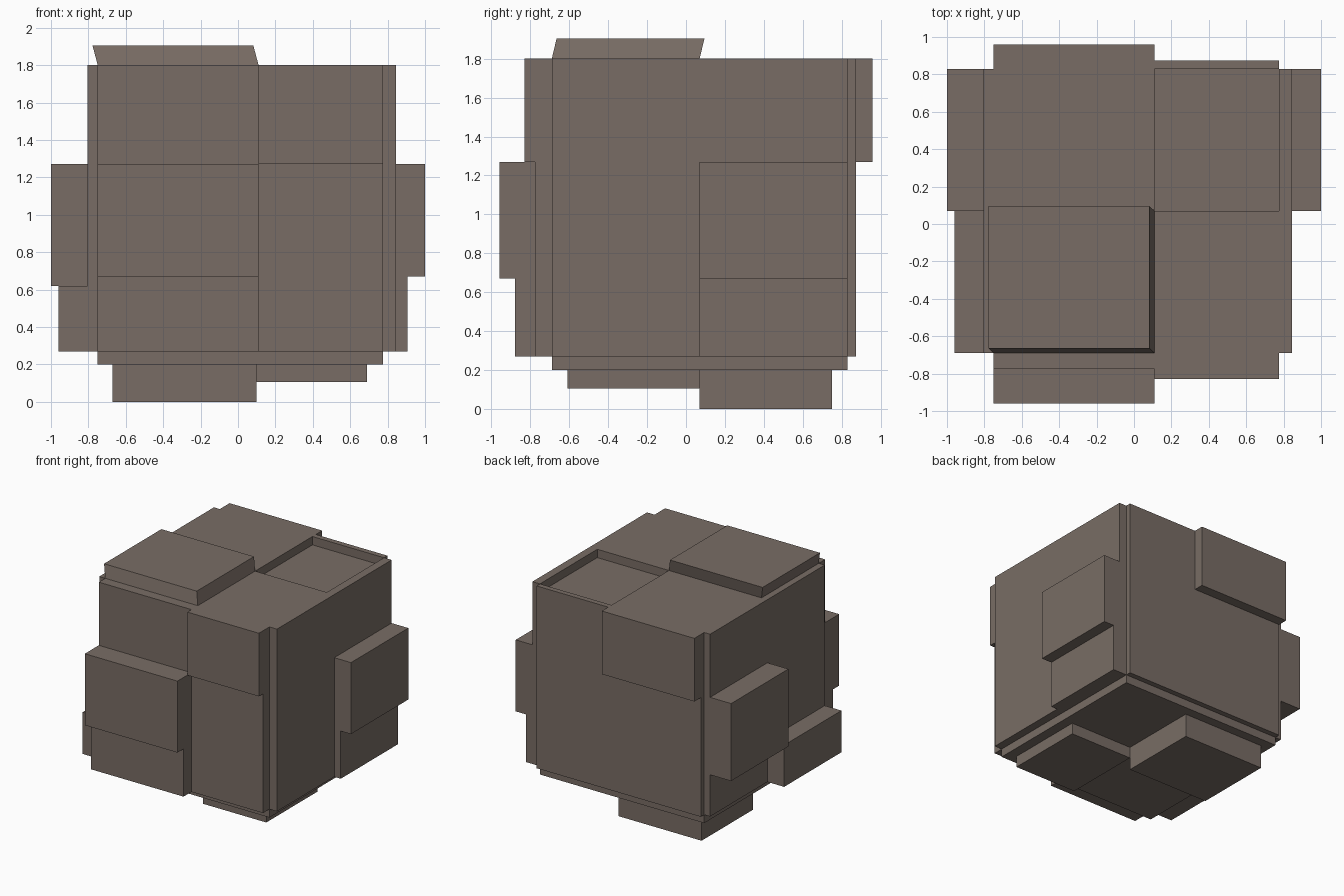
import bpy
import bmesh
from mathutils import Vector

if "Cube" in bpy.data.objects:
    bpy.data.objects.remove(bpy.data.objects["Cube"], do_unlink=True)

stone = bpy.data.materials.new("warm_grey_stone")
colour = (0.19, 0.152, 0.13, 1)
stone.diffuse_color = colour
stone.use_nodes = True
stone.node_tree.nodes["Principled BSDF"].inputs["Base Color"].default_value = colour

# Shared grid lines of the cube
LEFT, MID_X, RIGHT = -0.75, 0.11, 0.775
FRONT, MID_Y, BACK = -0.69, 0.07, 0.83
BASE, LOW, HIGH, FLOOR, TOP = 0.27, 0.67, 1.27, 1.73, 1.8
FULL_X, FULL_Y, FULL_Z = (LEFT, RIGHT), (FRONT, BACK), (BASE, TOP)


def block(name, xs, ys, zs, lean=(0, 0)):
    """Box between the given ranges; lean shifts its top face sideways."""
    bm = bmesh.new()
    bmesh.ops.create_cube(bm, size=1)
    for v in bm.verts:
        up = v.co.z > 0
        v.co = Vector((xs[v.co.x > 0], ys[v.co.y > 0], zs[up]))
        if up:
            v.co += Vector((lean[0], lean[1], 0))
    mesh = bpy.data.meshes.new(name)
    bm.to_mesh(mesh)
    bm.free()
    mesh.materials.append(stone)
    obj = bpy.data.objects.new(name, mesh)
    bpy.context.collection.objects.link(obj)
    return obj


# Core and bottom slab
block("core", FULL_X, FULL_Y, (BASE, FLOOR))
block("bottom_slab", FULL_X, FULL_Y, (0.2, BASE))

# Bottom feet on opposite quarters
block("tall_foot", (-0.67, 0.1), (MID_Y, 0.75), (0, 0.2))
block("short_foot", (0.1, 0.69), (-0.61, MID_Y), (0.105, 0.2))

# Top tiles, leaving one quarter sunken
block("top_tile_right_half", (LEFT, MID_X), FULL_Y, (FLOOR, TOP))
block("top_tile_front_left", (MID_X, RIGHT), (FRONT, MID_Y), (FLOOR, TOP))
block("leaning_top_block", (LEFT, MID_X), (FRONT, MID_Y), (TOP, 1.905), (-0.028, 0.025))

# Front panel and its blocks
block("front_panel", FULL_X, (-0.775, FRONT), FULL_Z)
block("front_upper_block", (MID_X, RIGHT), (-0.83, -0.775), (HIGH, TOP))
block("front_middle_block", (LEFT, MID_X), (-0.96, -0.775), (LOW, HIGH))
block("front_lower_block", (LEFT, MID_X), (-0.88, -0.775), (BASE, LOW))

# Back panel and its block
block("back_panel", FULL_X, (BACK, 0.875), FULL_Z)
block("back_upper_block", (LEFT, MID_X), (0.875, 0.96), (HIGH, TOP))

# Left side panel and its blocks
block("left_panel", (RIGHT, 0.845), FULL_Y, FULL_Z)
block("left_middle_block", (0.845, 1), (MID_Y, BACK), (LOW, HIGH))
block("left_lower_block", (0.845, 0.905), (MID_Y, BACK), (BASE, LOW))

# Right side panel and its blocks
block("right_panel", (-0.805, LEFT), FULL_Y, FULL_Z)
block("right_middle_block", (-1, -0.805), (MID_Y, BACK), (0.62, HIGH))
block("right_lower_block", (-0.96, -0.805), (FRONT, MID_Y), (BASE, 0.62))
